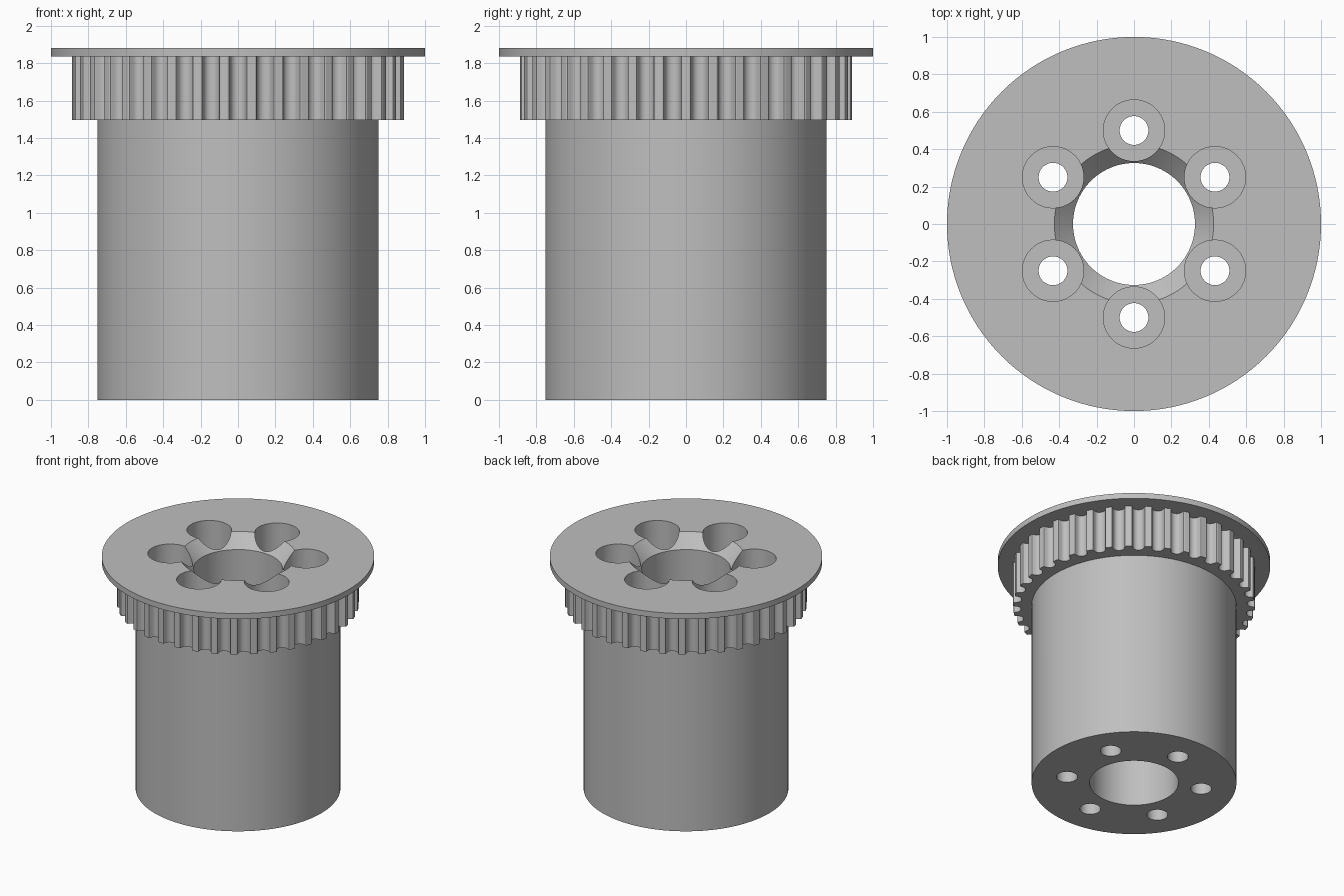
import bpy
import bmesh
from math import sin, cos, pi, radians

cube = bpy.data.objects.get("Cube")
if cube:
    bpy.data.objects.remove(cube, do_unlink=True)

TOP = 1.88
TEETH = 38
TOOTH_R = 0.888

metal = bpy.data.materials.new("plain grey")
metal.use_nodes = True
grey = (0.52, 0.52, 0.52, 1)
metal.diffuse_color = grey
metal.node_tree.nodes["Principled BSDF"].inputs["Base Color"].default_value = grey


def circle(r, sides=96, cx=0, cy=0):
    return [(cx + r * cos(2 * pi * i / sides), cy + r * sin(2 * pi * i / sides))
            for i in range(sides)]


def loft(name, sections):
    """Closed solid through (z, outline) sections with equal point counts."""
    bm = bmesh.new()
    rings = [[bm.verts.new((x, y, z)) for x, y in pts] for z, pts in sections]
    n = len(rings[0])
    for low, high in zip(rings, rings[1:]):
        for i in range(n):
            j = (i + 1) % n
            bm.faces.new((low[i], low[j], high[j], high[i]))
    bm.faces.new(rings[0][::-1])
    bm.faces.new(rings[-1])
    bmesh.ops.recalc_face_normals(bm, faces=bm.faces)
    mesh = bpy.data.meshes.new(name)
    bm.to_mesh(mesh)
    bm.free()
    mesh.materials.append(metal)
    obj = bpy.data.objects.new(name, mesh)
    bpy.context.collection.objects.link(obj)
    return obj


def combine(target, other, operation):
    mod = target.modifiers.new(operation.title(), 'BOOLEAN')
    mod.operation = operation
    mod.solver = 'EXACT'
    mod.object = other
    other.hide_render = True
    bpy.ops.object.select_all(action='DESELECT')
    bpy.context.view_layer.objects.active = target
    target.select_set(True)
    bpy.ops.object.modifier_apply(modifier=mod.name)
    bpy.data.objects.remove(other, do_unlink=True)


# Belt groove half profile: (sideways offset, depth), rounded lip and floor
half = [(0.055, 0), (0.048, 0.003), (0.045, 0.010), (0.043, 0.018), (0.038, 0.033),
        (0.034, 0.040), (0.027, 0.048), (0.014, 0.055)]
groove = [(-s, d) for s, d in half] + [(0, 0.057)] + [(s, d) for s, d in half[::-1]]
outline = []
for t in range(TEETH):
    a = -pi / 2 + 2 * pi * t / TEETH
    for s, d in groove:
        r = TOOTH_R - d
        outline.append((r * cos(a + s / r), r * sin(a + s / r)))

# Hub, toothed belt section and flange joined into one solid
pulley = loft("toothed_pulley", [(0, circle(0.752)), (TOP - 0.02, circle(0.752))])
combine(pulley, loft("tooth_ring", [(1.495, outline), (TOP - 0.03, outline)]), 'UNION')
combine(pulley, loft("flange", [(1.835, circle(1, 128)), (TOP, circle(1, 128))]), 'UNION')

# Central bore with a chamfered mouth
bore = loft("bore_cutter", [(-0.1, circle(0.326)), (TOP - 0.1, circle(0.326)),
                            (TOP, circle(0.426)), (TOP + 0.1, circle(0.526))])
combine(pulley, bore, 'DIFFERENCE')

# Six counterbored screw holes
for k in range(6):
    a = radians(30 + 60 * k)
    cx, cy = 0.5 * cos(a), 0.5 * sin(a)
    wide, thin = circle(0.164, 48, cx, cy), circle(0.077, 48, cx, cy)
    floor = TOP - 0.25
    screw = loft("screw_cutter", [(-0.1, thin), (floor, thin), (floor, wide), (TOP + 0.1, wide)])
    combine(pulley, screw, 'DIFFERENCE')

bpy.ops.object.select_all(action='DESELECT')
pulley.select_set(True)
bpy.context.view_layer.objects.active = pulley
bpy.ops.object.shade_smooth_by_angle(angle=radians(25))
